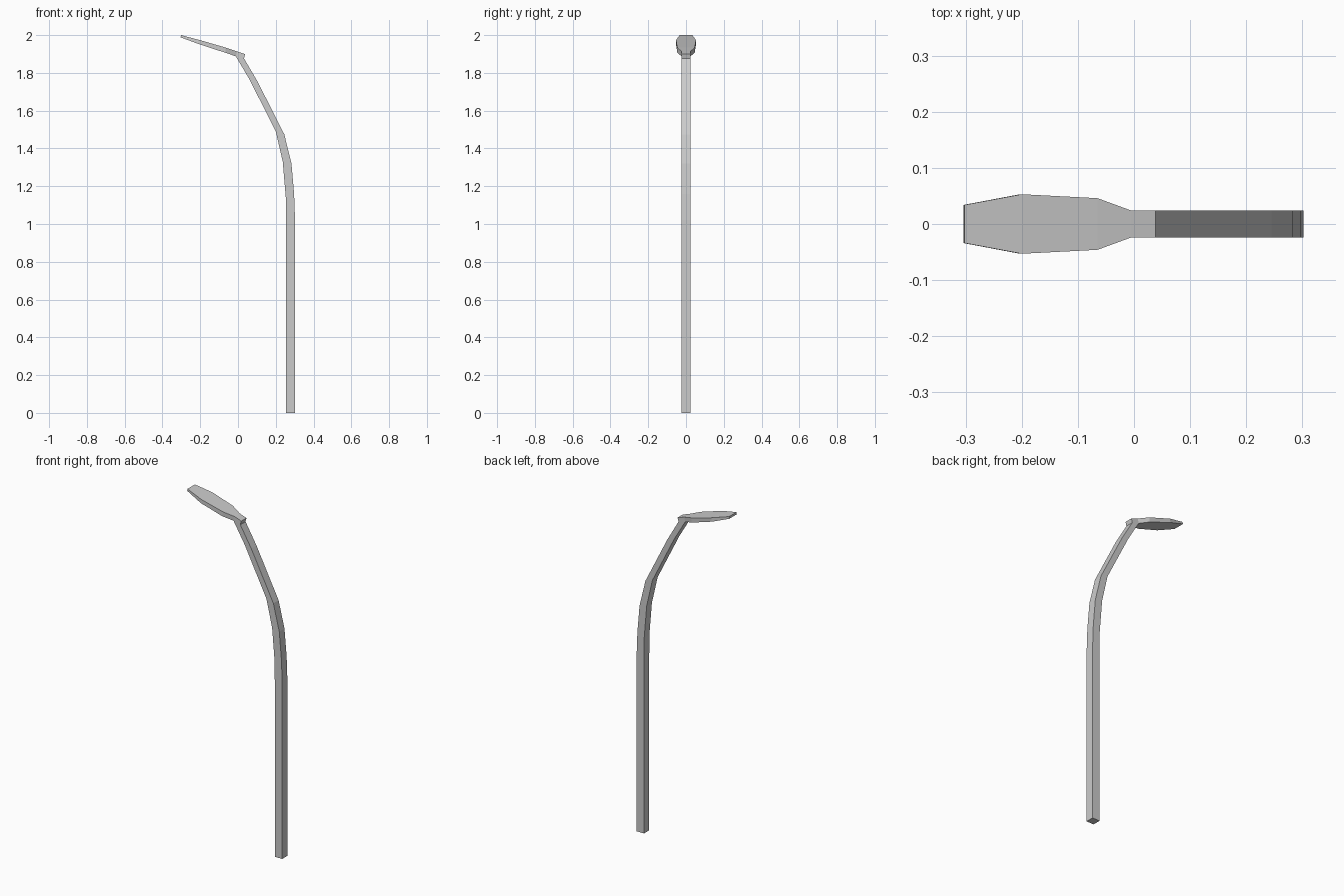
import bpy, bmesh

if "Cube" in bpy.data.objects:
    bpy.data.objects.remove(bpy.data.objects["Cube"])

grey = bpy.data.materials.new("light_grey_metal")
grey.diffuse_color = (0.6, 0.6, 0.6, 1)
grey.use_nodes = True
grey.node_tree.nodes["Principled BSDF"].inputs["Base Color"].default_value = grey.diffuse_color

def loft(name, sections):
    """Box loft: each section is (point A, point B, half width), points in x,z."""
    bm = bmesh.new()
    rings = []
    for (ax, az), (bx, bz), w in sections:
        rings.append([bm.verts.new(p) for p in
                      ((ax, -w, az), (bx, -w, bz), (bx, w, bz), (ax, w, az))])
    for r, s in zip(rings, rings[1:]):
        for i in range(4):
            j = (i + 1) % 4
            bm.faces.new((r[i], r[j], s[j], s[i]))
    bm.faces.new(rings[0])
    bm.faces.new(rings[-1])
    bmesh.ops.recalc_face_normals(bm, faces=bm.faces)
    me = bpy.data.meshes.new(name)
    bm.to_mesh(me)
    bm.free()
    me.materials.append(grey)
    ob = bpy.data.objects.new(name, me)
    bpy.context.collection.objects.link(ob)
    return ob

# Bent square pole: left edge, right edge, half width
W = 0.024
loft("lamp_pole", [
    ((0.254, 0.0), (0.302, 0.0), W),
    ((0.254, 1.02), (0.302, 1.02), W),
    ((0.253, 1.14), (0.297, 1.16), W),
    ((0.237, 1.33), (0.283, 1.32), W),
    ((0.200, 1.49), (0.245, 1.475), W),
    ((0.060, 1.767), (0.103, 1.755), W),
    ((-0.012, 1.888), (0.032, 1.876), W),
])

# Flat lamp head: lower edge, upper edge, half width
loft("lamp_head", [
    ((0.030, 1.872), (0.038, 1.899), W),
    ((-0.012, 1.888), (-0.005, 1.914), W),
    ((-0.068, 1.907), (-0.065, 1.934), 0.046),
    ((-0.203, 1.951), (-0.200, 1.973), 0.053),
    ((-0.304, 1.988), (-0.302, 2.0), 0.034),
])
